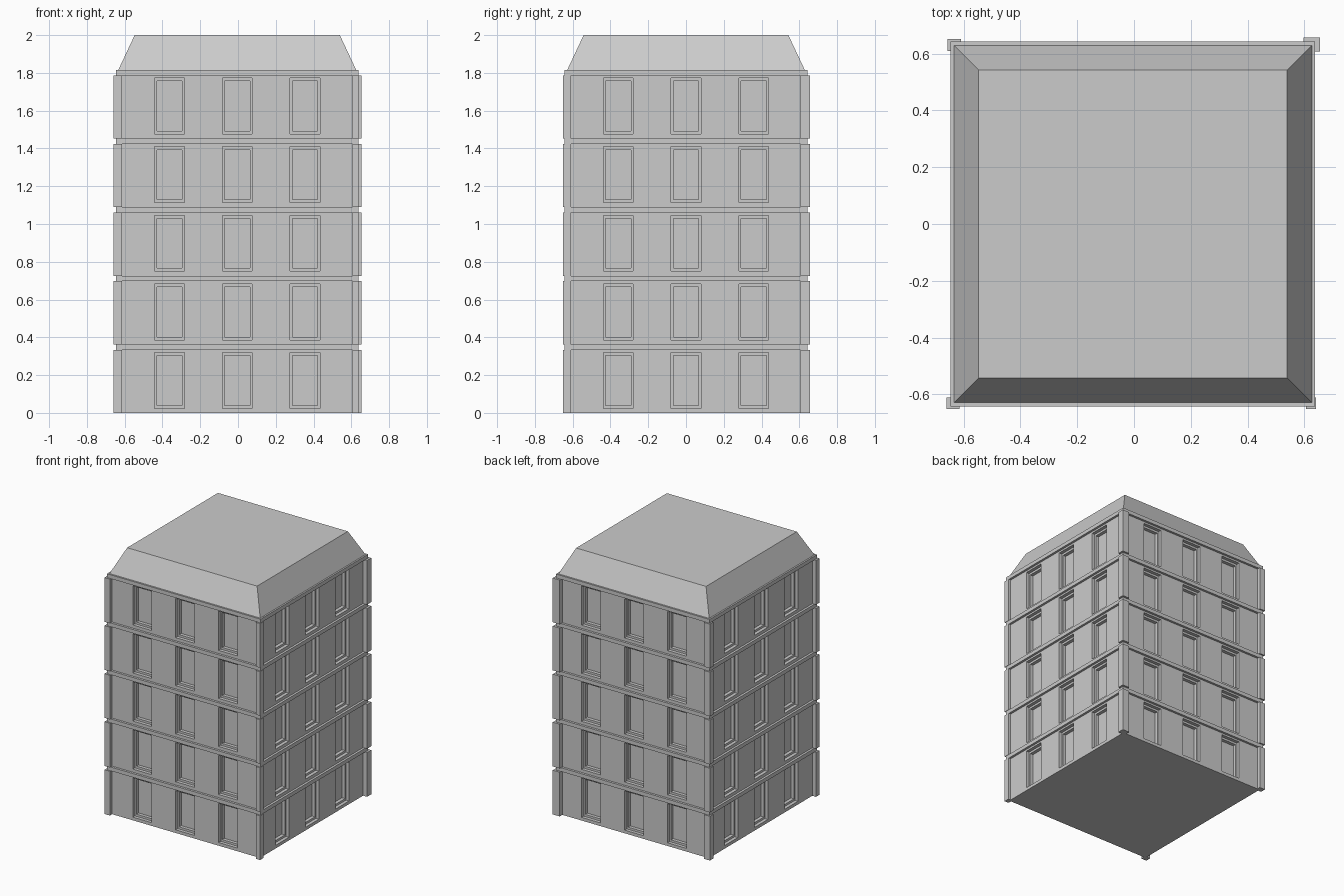
import bpy, bmesh
from mathutils import Matrix
from math import pi

if "Cube" in bpy.data.objects:
    bpy.data.objects.remove(bpy.data.objects["Cube"])

CX = -0.004           # plan centre
FLOORS, STEP, WALL_H = 5, 0.363, 0.334
WALL = 0.625          # half width of the walls


def finish(name, bm):
    bmesh.ops.remove_doubles(bm, verts=bm.verts, dist=1e-5)
    bmesh.ops.recalc_face_normals(bm, faces=bm.faces)
    me = bpy.data.meshes.new(name)
    bm.to_mesh(me)
    bm.free()
    ob = bpy.data.objects.new(name, me)
    bpy.context.collection.objects.link(ob)
    return ob


def box(name, x0, x1, y0, y1, z0, z1, taper=0):
    bm = bmesh.new()
    bmesh.ops.create_cube(bm, size=1)
    for v in bm.verts:
        t = taper if v.co.z > 0 else 0
        sx, sy = (1 if v.co.x > 0 else -1), (1 if v.co.y > 0 else -1)
        v.co = ((x1 if sx > 0 else x0) - sx * t,
                (y1 if sy > 0 else y0) - sy * t,
                z1 if v.co.z > 0 else z0)
    return finish(name, bm)


def ring(x0, x1, z0, z1, y):
    return [(x0, y, z0), (x1, y, z0), (x1, y, z1), (x0, y, z1)]


def facade(bm, rot):
    """One storey side: flat wall with three stepped window recesses."""
    def face(pts):
        bm.faces.new([bm.verts.new(rot @ Matrix.Translation(p).translation) for p in pts])

    xs = [-WALL, -0.438, -0.28, -0.079, 0.079, 0.28, 0.438, WALL]
    zs = [0, 0.024, 0.32, WALL_H]
    for i in range(7):
        for k in range(3):
            a = (xs[i], xs[i + 1], zs[k], zs[k + 1])
            if not (i % 2 and k == 1):
                face(ring(*a, -WALL))
                continue
            b = (a[0] + 0.012, a[1] - 0.012, a[2] + 0.016, a[3] - 0.016)
            d1, d2 = -WALL + 0.025, -WALL + 0.05
            loops = [ring(*a, -WALL), ring(*a, d1), ring(*b, d1), ring(*b, d2)]
            for p, q in zip(loops, loops[1:]):
                for j in range(4):
                    n = (j + 1) % 4
                    face([p[j], p[n], q[n], q[j]])
            face(loops[-1])


# corner post footprints: x0, x1, y0, y1
POSTS = {
    "front_left": (-0.660, -0.615, -0.652, -0.610),
    "front_right": (0.606, 0.641, -0.652, -0.610),
    "back_right": (0.596, 0.654, 0.607, 0.657),
    "back_left": (-0.656, -0.609, 0.609, 0.652),
}

for f in range(FLOORS):
    z = f * STEP
    # storey walls with windows, closed top and bottom
    bm = bmesh.new()
    for s in range(4):
        facade(bm, Matrix.Rotation(s * pi / 2, 4, 'Z'))
    bmesh.ops.remove_doubles(bm, verts=bm.verts, dist=1e-5)
    for zc in (0, WALL_H):
        bmesh.ops.contextual_create(bm, geom=[
            e for e in bm.edges if e.is_boundary and all(abs(v.co.z - zc) < 1e-4 for v in e.verts)])
    finish(f"storey_walls_{f + 1}", bm).location = (CX, 0, z)
    # corner posts
    for side, p in POSTS.items():
        box(f"corner_post_{side}_{f + 1}", *p, z, z + WALL_H)
    # floor ledge
    box(f"ledge_{f + 1}", CX - 0.642, CX + 0.642, -0.642, 0.642, z + WALL_H, z + STEP)

# sloped roof
box("roof", CX - 0.63, CX + 0.63, -0.629, 0.629, FLOORS * STEP, 2.0, taper=0.087)
